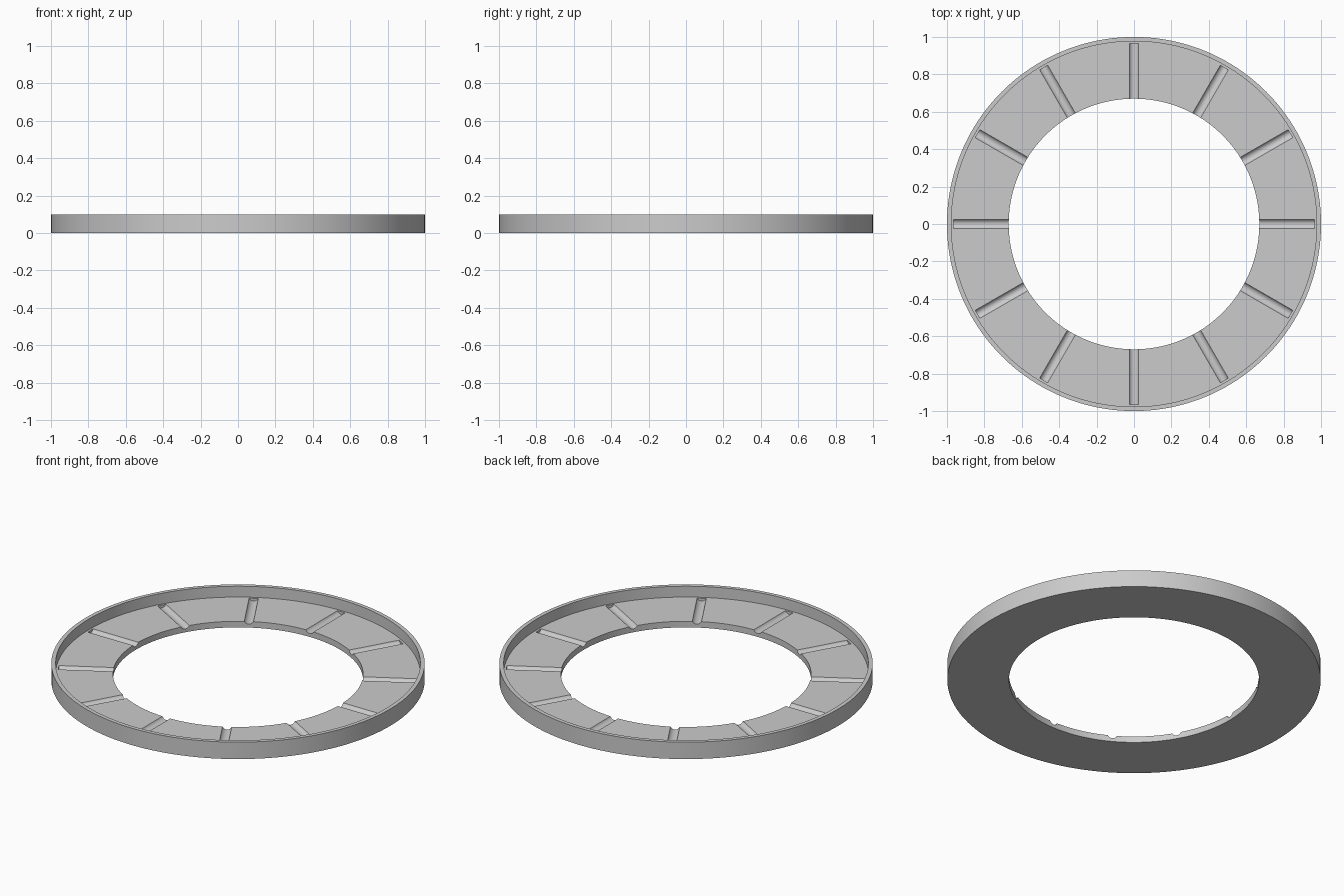
import bpy, bmesh, math
from mathutils import Matrix

cube = bpy.data.objects.get("Cube")
if cube:
    bpy.data.objects.remove(cube, do_unlink=True)

OUTER, LIP, INNER = 1.0, 0.977, 0.67
HEIGHT, FLOOR = 0.1, 0.036
SEGMENTS = 160
GROOVES = 12
GROOVE_END, GROOVE_HALF_WIDTH, GROOVE_DEPTH = 0.965, 0.025, 0.016


def make_object(name, bm):
    bmesh.ops.recalc_face_normals(bm, faces=bm.faces)
    mesh = bpy.data.meshes.new(name)
    bm.to_mesh(mesh)
    bm.free()
    obj = bpy.data.objects.new(name, mesh)
    bpy.context.collection.objects.link(obj)
    return obj


# Single grey material
grey = bpy.data.materials.new("grey")
grey.use_nodes = True
colour = (0.6, 0.6, 0.6, 1)
grey.diffuse_color = colour
grey.node_tree.nodes["Principled BSDF"].inputs["Base Color"].default_value = colour

# Ring: a stepped profile with a thin raised lip, spun around z
profile = [(INNER, 0), (OUTER, 0), (OUTER, HEIGHT),
           (LIP, HEIGHT), (LIP, FLOOR), (INNER, FLOOR)]
bm = bmesh.new()
verts = [bm.verts.new((r, 0, z)) for r, z in profile]
edges = [bm.edges.new((v, verts[i - 1])) for i, v in enumerate(verts)]
bmesh.ops.spin(bm, geom=verts + edges, cent=(0, 0, 0), axis=(0, 0, 1),
               angle=math.tau, steps=SEGMENTS, use_merge=True)
bmesh.ops.remove_doubles(bm, verts=bm.verts, dist=1e-5)
ring = make_object("grooved_ring", bm)
ring.data.materials.append(grey)

# Groove cutters: radial cylinders sunk partly into the floor
radius = (GROOVE_HALF_WIDTH ** 2 + GROOVE_DEPTH ** 2) / (2 * GROOVE_DEPTH)
start = INNER - 0.07
bm = bmesh.new()
for i in range(GROOVES):
    place = (Matrix.Rotation(math.tau * i / GROOVES, 4, "Z")
             @ Matrix.Translation(((start + GROOVE_END) / 2, 0,
                                   FLOOR - GROOVE_DEPTH + radius))
             @ Matrix.Rotation(math.pi / 2, 4, "Y"))
    bmesh.ops.create_cone(bm, cap_ends=True, segments=48, radius1=radius,
                          radius2=radius, depth=GROOVE_END - start, matrix=place)
cutter = make_object("groove_cutter", bm)
cutter.data.materials.append(grey)
cutter.hide_render = True

# Cut the grooves, then drop the cutter
cut = ring.modifiers.new("grooves", "BOOLEAN")
cut.operation = "DIFFERENCE"
cut.solver = "EXACT"
cut.object = cutter
bpy.ops.object.select_all(action="DESELECT")
bpy.context.view_layer.objects.active = ring
ring.select_set(True)
bpy.ops.object.modifier_apply(modifier=cut.name)
bpy.data.objects.remove(cutter, do_unlink=True)
bpy.ops.object.shade_smooth_by_angle(angle=math.radians(30))
